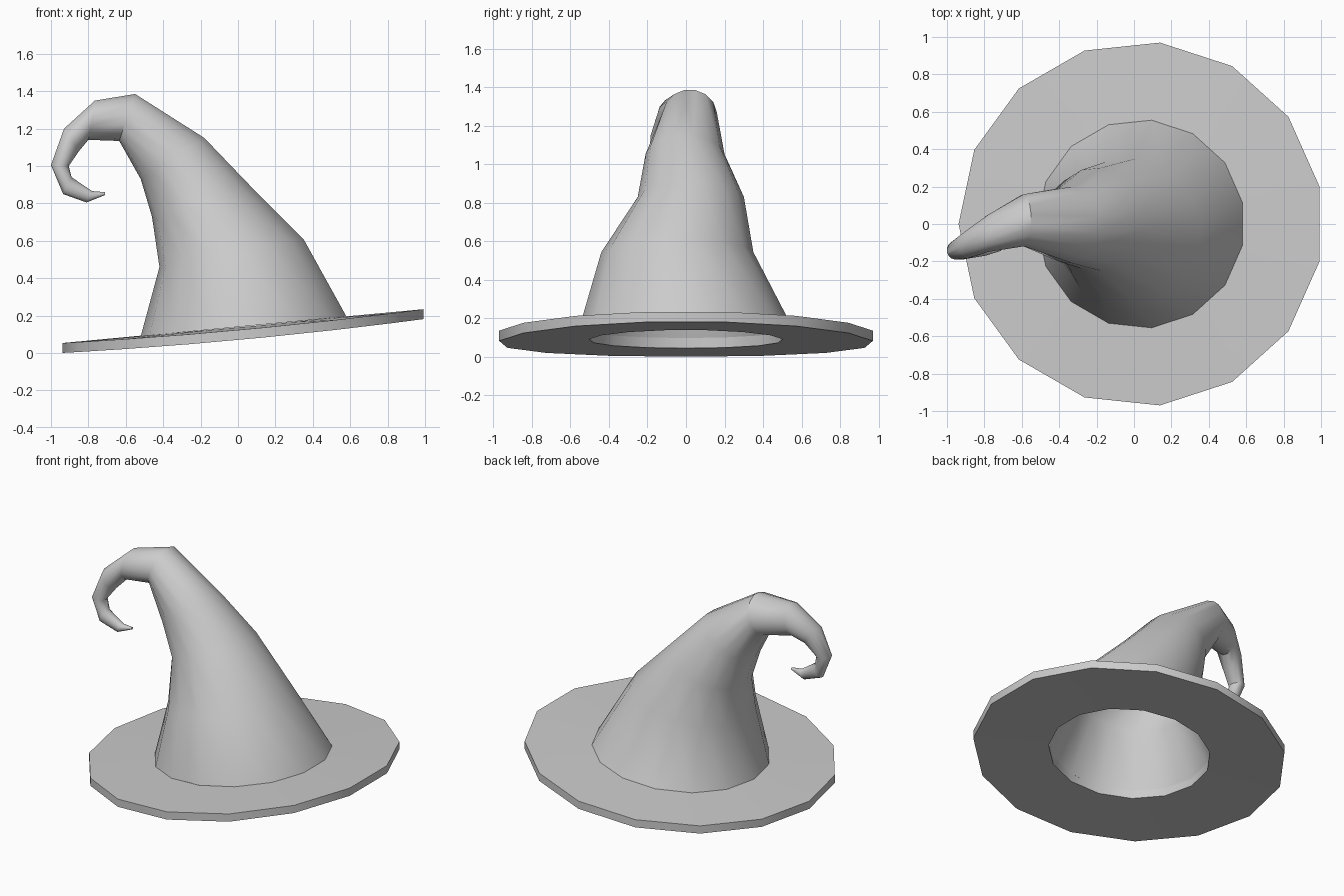
import bpy, bmesh, math

if "Cube" in bpy.data.objects:
    bpy.data.objects.remove(bpy.data.objects["Cube"])

SIDES = 15
STEP = math.tau / SIDES
SPAN = 1 + math.cos(STEP / 2)      # width of an odd polygon from corner to flat


def loft(name, rings, closed=False):
    """Skin a list of point rings; closed joins last to first, otherwise cap the ends."""
    bm = bmesh.new()
    rows = [[bm.verts.new(p) for p in ring] for ring in rings]
    pairs = list(zip(rows, rows[1:]))
    if closed:
        pairs.append((rows[-1], rows[0]))
    else:
        bm.faces.new(rows[0])
        bm.faces.new(rows[-1])
    for a, b in pairs:
        for i in range(SIDES):
            j = (i + 1) % SIDES
            bm.faces.new((a[i], a[j], b[j], b[i]))
    bmesh.ops.recalc_face_normals(bm, faces=bm.faces)
    mesh = bpy.data.meshes.new(name)
    bm.to_mesh(mesh)
    bm.free()
    obj = bpy.data.objects.new(name, mesh)
    bpy.context.collection.objects.link(obj)
    bpy.ops.object.select_all(action='DESELECT')
    obj.select_set(True)
    bpy.context.view_layer.objects.active = obj
    bpy.ops.object.shade_smooth_by_angle(angle=math.radians(40))
    return obj


def brim_ring(radius, drop):
    pts = []
    for i in range(SIDES):
        x = 0.037 - radius * math.cos(i * STEP)
        y = radius * math.sin(i * STEP)
        pts.append((x, y, 0.142 + 0.094 * x - 0.02 * y * y - drop))
    return pts


def crown_ring(x0, z0, x1, z1, yc, half, inset=0.0):
    length = math.hypot(x1 - x0, z1 - z0)
    dx, dz = (x1 - x0) / length * inset, (z1 - z0) / length * inset
    x0, z0, x1, z1 = x0 + dx, z0 + dz, x1 - dx, z1 - dz
    pts = []
    for i in range(SIDES):
        f = (1 - math.cos(i * STEP)) / SPAN
        y = yc + (half - inset) * math.sin(i * STEP)
        pts.append((x0 + (x1 - x0) * f, y, z0 + (z1 - z0) * f))
    return pts


# Tilted brim with a round opening
loft("brim", [brim_ring(0.975, 0), brim_ring(0.975, 0.053),
              brim_ring(0.505, 0.053), brim_ring(0.505, 0)], closed=True)

# Crown sections: inner-bend point (x, z), outer-bend point (x, z), y centre, y half width
SECTIONS = [
    (-0.52, 0.09, 0.58, 0.195, 0.0, 0.558),
    (-0.42, 0.46, 0.35, 0.61, -0.045, 0.397),
    (-0.46, 0.73, 0.05, 0.91, 0.025, 0.277),
    (-0.52, 0.93, -0.18, 1.15, -0.005, 0.206),
    (-0.635, 1.134, -0.55, 1.385, 0.02, 0.14),
    (-0.80, 1.14, -0.765, 1.35, -0.05, 0.10),
    (-0.85, 1.08, -0.93, 1.20, -0.11, 0.075),
    (-0.905, 1.00, -1.0, 1.005, -0.14, 0.05),
    (-0.89, 0.94, -0.935, 0.85, -0.145, 0.045),
    (-0.78, 0.866, -0.81, 0.805, -0.14, 0.03),
    (-0.71, 0.86, -0.71, 0.845, -0.135, 0.008),
]

# Hollow crown: lining from the top down, then the outside up to the curled tip
lining = [crown_ring(*s, inset=0.05) for s in reversed(SECTIONS[:6])]
outside = [crown_ring(*s) for s in SECTIONS]
loft("crown", lining + outside)
